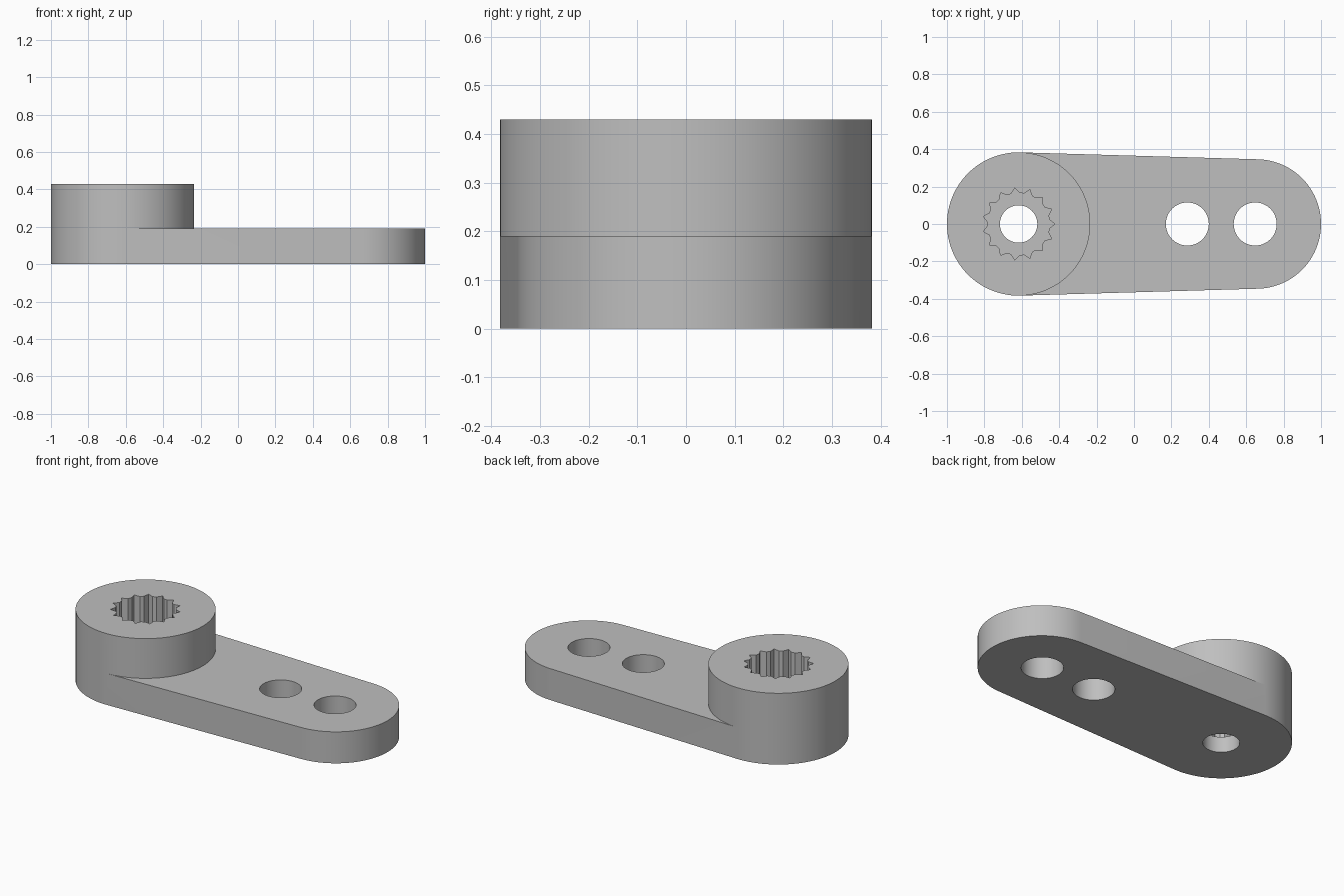
import bpy, bmesh
from math import acos, cos, sin, pi, tau, radians

cube = bpy.data.objects.get("Cube")
if cube:
    bpy.data.objects.remove(cube, do_unlink=True)

HUB_X, HUB_R = -0.617, 0.383
TIP_X, TIP_R = 0.654, 0.346
ARM_H, HUB_H = 0.19, 0.43
POCKET_Z, TEETH = 0.095, 15

grey = bpy.data.materials.new("plastic grey")
grey.use_nodes = True
grey.diffuse_color = (0.52, 0.52, 0.52, 1)
grey.node_tree.nodes["Principled BSDF"].inputs["Base Color"].default_value = grey.diffuse_color


def arc(cx, r, start, end, steps):
    """Points along an arc, both ends included."""
    angles = [start + (end - start) * i / steps for i in range(steps + 1)]
    return [(cx + r * cos(a), r * sin(a)) for a in angles]


def prism(name, outline, z0, z1):
    """Extrude a closed outline from z0 to z1."""
    bm = bmesh.new()
    face = bm.faces.new([bm.verts.new((x, y, z0)) for x, y in outline])
    top = bmesh.ops.extrude_face_region(bm, geom=[face])["geom"]
    bmesh.ops.translate(bm, vec=(0, 0, z1 - z0),
                        verts=[v for v in top if isinstance(v, bmesh.types.BMVert)])
    bmesh.ops.recalc_face_normals(bm, faces=bm.faces)
    mesh = bpy.data.meshes.new(name)
    bm.to_mesh(mesh)
    bm.free()
    mesh.materials.append(grey)
    obj = bpy.data.objects.new(name, mesh)
    bpy.context.collection.objects.link(obj)
    return obj


def combine(target, tool, operation):
    """Apply a boolean and discard the tool."""
    bpy.context.view_layer.objects.active = target
    mod = target.modifiers.new(operation.lower(), "BOOLEAN")
    mod.operation, mod.solver, mod.object = operation, "EXACT", tool
    bpy.ops.object.modifier_apply(modifier=mod.name)
    bpy.data.objects.remove(tool, do_unlink=True)


# Tapered arm: two arcs joined by their common tangents
tangent = acos((HUB_R - TIP_R) / (TIP_X - HUB_X))
hub_back = arc(HUB_X, HUB_R, tangent, tau - tangent, 48)
tip_end = arc(TIP_X, TIP_R, -tangent, tangent, 48)
horn = prism("servo_horn", hub_back + tip_end, 0, ARM_H)

# Raised hub, sharing the rounded back of the arm
hub_front = arc(HUB_X, HUB_R, -tangent, tangent, 48)[1:-1]
combine(horn, prism("hub", hub_back + hub_front, ARM_H, HUB_H), "UNION")

# Through holes: shaft screw and two linkage holes
for x, r in ((HUB_X, 0.1), (0.285, 0.115), (0.648, 0.115)):
    hole = arc(x, r, 0, tau, 48)[:-1]
    combine(horn, prism("hole_cutter", hole, -0.1, HUB_H + 0.1), "DIFFERENCE")

# Toothed shaft socket: pointed grooves with short lands between them
socket = []
for i in range(TEETH):
    a = tau * i / TEETH
    for offset, r in ((0, 0.193), (radians(8), 0.166), (radians(16), 0.166)):
        socket.append((HUB_X + r * cos(a + offset), r * sin(a + offset)))
combine(horn, prism("socket_cutter", socket, POCKET_Z, HUB_H + 0.1), "DIFFERENCE")

# Smooth the round walls, keep the rims sharp
bpy.ops.object.select_all(action="DESELECT")
horn.select_set(True)
bpy.context.view_layer.objects.active = horn
bpy.ops.object.shade_smooth_by_angle(angle=radians(25))
